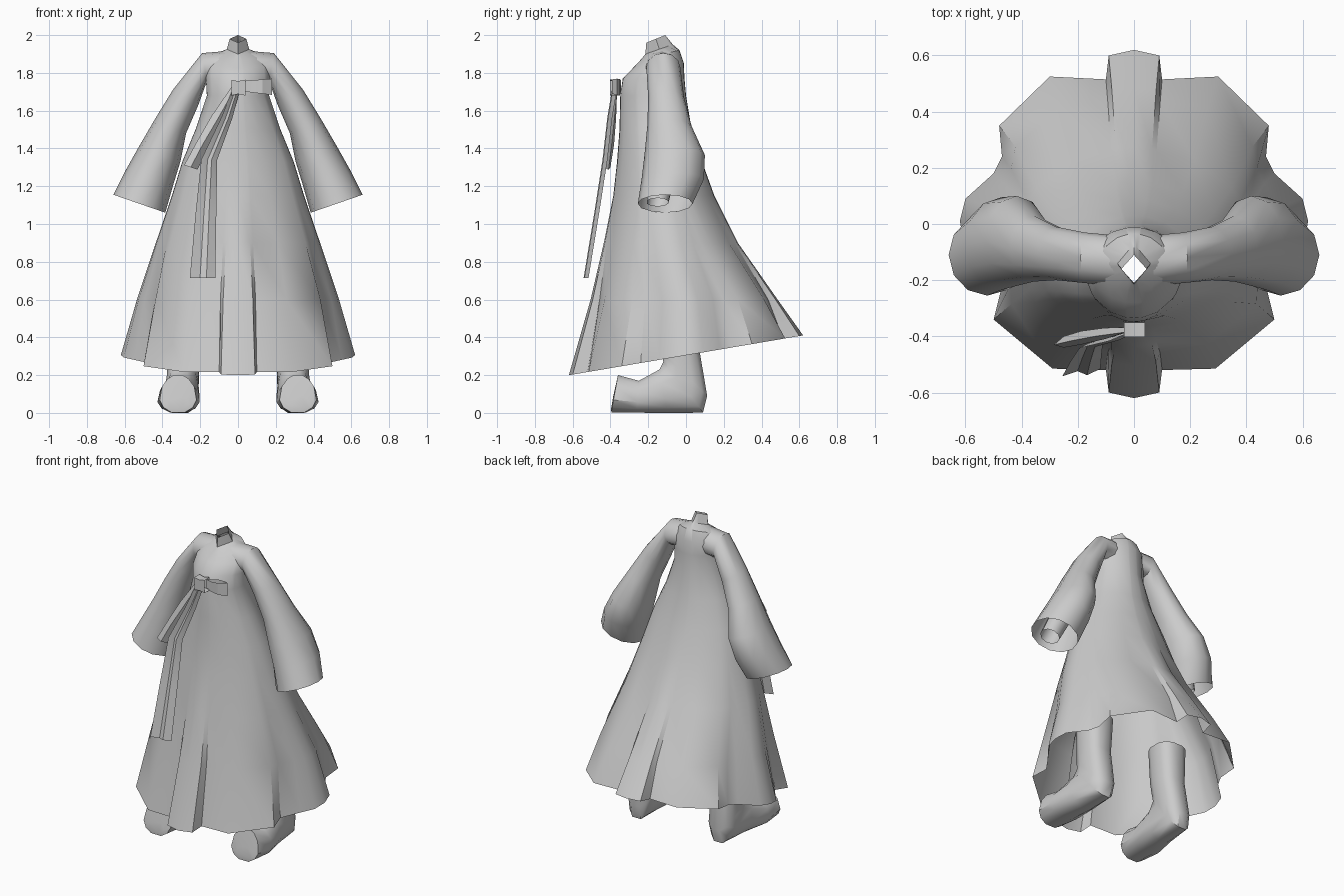
import bpy, bmesh, math
from math import sin, cos, pi

if "Cube" in bpy.data.objects:
    bpy.data.objects.remove(bpy.data.objects["Cube"])


def loft(name, rings, closed=True, cap_start=False, mirror=False, angle=40):
    """Skin a list of point rings into one smooth mesh."""
    bm = bmesh.new()
    vs = [[bm.verts.new(p) for p in r] for r in rings]
    n = len(rings[0])
    for a, b in zip(vs, vs[1:]):
        for i in range(n if closed else n - 1):
            j = (i + 1) % n
            bm.faces.new((a[i], a[j], b[j], b[i]))
    if cap_start:
        bm.faces.new(vs[0][::-1])
    bmesh.ops.recalc_face_normals(bm, faces=bm.faces)
    me = bpy.data.meshes.new(name)
    bm.to_mesh(me)
    bm.free()
    ob = bpy.data.objects.new(name, me)
    bpy.context.collection.objects.link(ob)
    bpy.ops.object.select_all(action='DESELECT')
    ob.select_set(True)
    bpy.context.view_layer.objects.active = ob
    bpy.ops.object.shade_smooth_by_angle(angle=math.radians(angle))
    if mirror:
        ob.modifiers.new("mirror", 'MIRROR').use_clip = False
    return ob


def power(v, e):
    return math.copysign(abs(v) ** e, v)


# Gown: bodice and pleated skirt. Hem outline from front centre to back centre
half = [(0, -.62), (.09, -.6), (.1, -.52), (.29, -.515), (.5, -.34), (.475, -.24),
        (.55, -.14), (.605, -.07), (.62, .01), (.6, .09), (.5, .18), (.47, .24),
        (.48, .35), (.3, .525), (.1, .515), (.09, .6), (0, .62)]
hem = half + [(-x, y) for x, y in half[-2:0:-1]]

# z, half width, front y, back y, tilt, pleat strength
rows = [(1.98, .045, -.21, -.11, .4, 0), (1.925, .06, -.215, -.07, .35, 0),
        (1.895, .12, -.24, -.035, .25, 0), (1.84, .165, -.28, -.012, .1, 0),
        (1.77, .17, -.335, -.008, 0, 0), (1.68, .165, -.348, 0, 0, 0),
        (1.5, .225, -.352, .03, 0, 0), (1.33, .295, -.365, .085, 0, 0),
        (1.15, .35, -.385, .15, 0, .05), (.9, .435, -.435, .275, 0, .2),
        (.6, .535, -.505, .485, 0, .55), (.305, .62, -.62, .62, .17, 1)]
rings = []
for n, (z, hw, yf, yb, tilt, k) in enumerate(rows):
    yc, hy = (yf + yb) / 2, (yb - yf) / 2
    ring = []
    for hx, hyy in hem:
        a = math.atan2(hx, -hyy)
        s, c = sin(a), cos(a)
        d = abs(s) + abs(c) if n < 2 else 1      # diamond neckline
        x = hw * ((1 - k) * s / d + k * hx / .62)
        dy = hy * (-(1 - k) * c / d + k * hyy / .62)
        ring.append((x, yc + dy, z + tilt * dy))
    rings.append(ring)
loft("gown", rings)

# Wide sleeves: inner x, z, outer x, z, front y, back y
sleeve = [(.07, 1.74, .07, 1.915, -.22, -.04), (.165, 1.755, .19, 1.905, -.21, -.03),
          (.21, 1.63, .345, 1.71, -.2, -.01), (.275, 1.48, .44, 1.555, -.205, .03),
          (.305, 1.33, .53, 1.4, -.22, .1), (.345, 1.2, .6, 1.275, -.235, .095),
          (.385, 1.06, .66, 1.155, -.255, .035)]
rings = []
for xi, zi, xo, zo, yf, yb in sleeve:
    rings.append([((xi + xo) / 2 + (xo - xi) / 2 * cos(t),
                   (yf + yb) / 2 + (yb - yf) / 2 * sin(t),
                   (zi + zo) / 2 + (zo - zi) / 2 * cos(t))
                  for t in [2 * pi * i / 12 for i in range(12)]])
loft("sleeve", rings, mirror=True)

# Inner arm cuffs seen inside the sleeve openings
rings = []
for cx, cy, cz, r in [(.41, -.1, 1.4, .065), (.48, -.13, 1.22, .065), (.525, -.15, 1.115, .06)]:
    rings.append([(cx + r * .92 * cos(t), cy + r * sin(t), cz + r * .38 * cos(t))
                  for t in [2 * pi * i / 10 for i in range(10)]])
loft("inner_cuff", rings, mirror=True)

# Boots: lower y, z, upper y, z, half width, centre x (toe to shin)
boot = [(-.397, .02, -.385, .09, .06, .32), (-.395, .008, -.36, .2, .1, .317),
        (-.26, .006, -.25, .17, .115, .315), (-.1, .005, -.14, .23, .1, .3),
        (.09, .006, -.12, .27, .085, .295), (.112, .09, -.13, .32, .085, .29),
        (.07, .34, -.135, .37, .085, .285), (.07, .58, -.13, .58, .1, .28)]
rings = []
for i, (y0, z0, y1, z1, hw, cx) in enumerate(boot):
    ring = []
    for t in [2 * pi * (j + .5) / 12 for j in range(12)]:
        c = power(cos(t), .75)
        w = hw * power(sin(t), .75)
        if i < 4 and c > 0:
            w *= 1 - .35 * c                    # narrower over the instep
        m = (1 + c / .975) / 2
        ring.append((cx + w, y0 + (y1 - y0) * m, z0 + (z1 - z0) * m))
    rings.append(ring)
boot_ob = loft("boot", rings, cap_start=True, mirror=True)
low = min(v.co.z for v in boot_ob.data.vertices)
boot_ob.location.z = 0
for v in boot_ob.data.vertices:
    if v.co.z < low + .012:
        v.co.z = max(0, v.co.z - low)

# Ribbon knot
rings = []
for x in (-.035, .0, .04):
    h = .034 if x == 0 else .042
    rings.append([(x, -.402, 1.722 - h), (x, -.35, 1.722 - h),
                  (x, -.35, 1.722 + h), (x, -.402, 1.722 + h)])
loft("ribbon_knot", rings, cap_start=True, angle=30)

# Ribbon bow loop
outline = [(.03, -.37), (.1, -.345), (.15, -.35), (.18, -.365), (.13, -.392), (.08, -.39)]
loft("bow_loop", [[(x, y, 1.73 + s * (.025 + .1 * x) - .02 * x) for x, y in outline]
                  for s in (-1, 1)], angle=30)

# Short hanging loop: left x, right x, z, y
rings = []
for xl, xr, z, y, d in [(-.03, .0, 1.72, -.375, .008), (-.14, -.07, 1.56, -.39, .02),
                        (-.22, -.155, 1.42, -.405, .024), (-.285, -.215, 1.3, -.42, .02)]:
    m = (xl + xr) / 2
    rings.append([(xl, y - .01, z + .012), (m, y - d, z), (xr, y + .01, z - .012), (m, y + d, z)])
loft("short_ribbon", rings, angle=30)

# Long hanging tail with a soft crease
rings = []
for xl, xr, z, y in [(-.03, .01, 1.71, -.38), (-.09, -.03, 1.56, -.405),
                     (-.195, -.11, 1.34, -.43), (-.225, -.115, 1.05, -.475),
                     (-.255, -.12, .715, -.53)]:
    w = xr - xl
    rings.append([(xl, y - .012, z), (xl + w * .4, y + .006, z),
                  (xl + w * .65, y - .008, z), (xr, y + .014, z)])
loft("long_ribbon", rings, closed=False)
